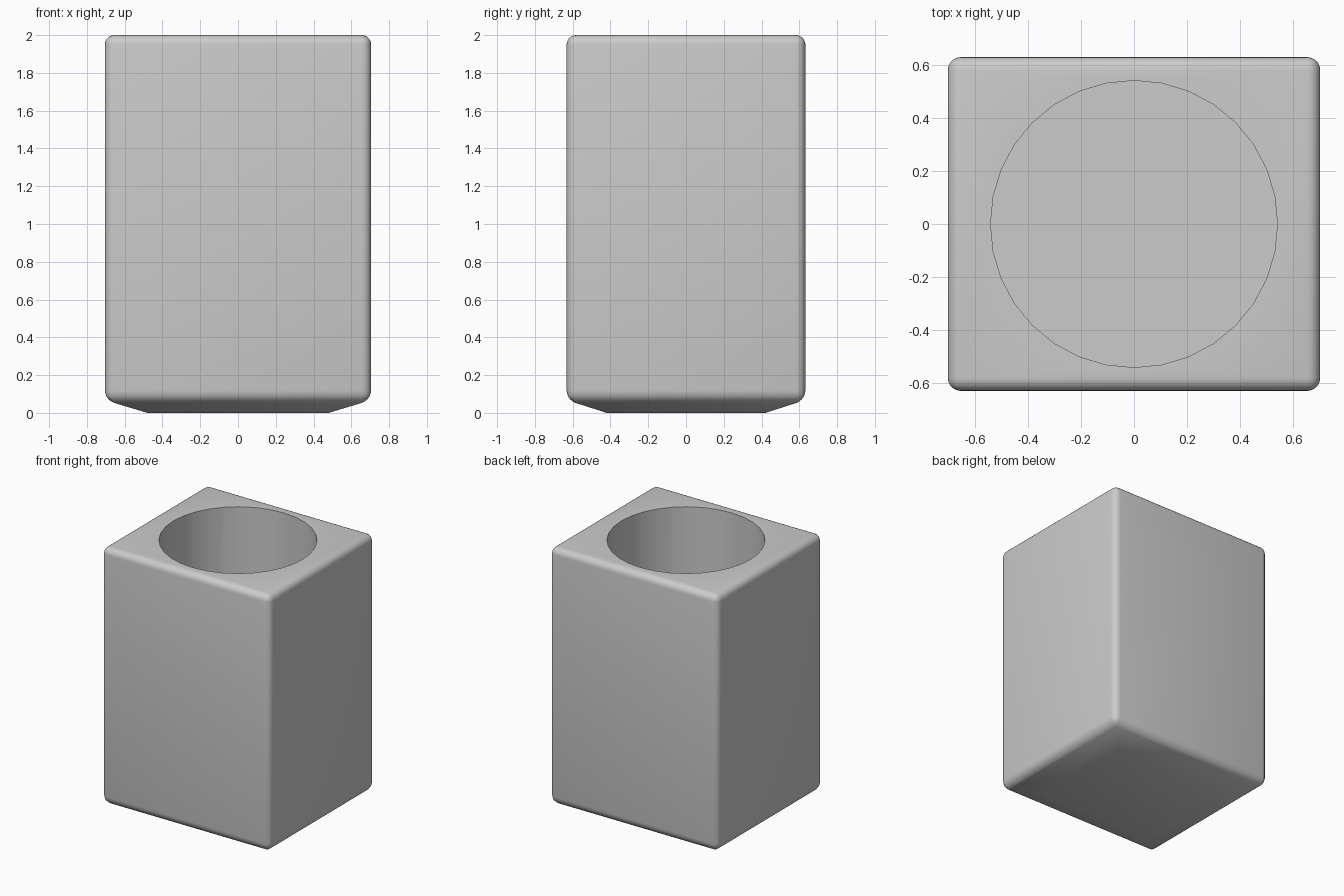
import bpy, bmesh

if "Cube" in bpy.data.objects:
    bpy.data.objects.remove(bpy.data.objects["Cube"])

HX, HY, TOP = 0.705, 0.632, 2.0


def make_object(name, bm):
    bmesh.ops.recalc_face_normals(bm, faces=bm.faces)
    mesh = bpy.data.meshes.new(name)
    bm.to_mesh(mesh)
    bm.free()
    obj = bpy.data.objects.new(name, mesh)
    bpy.context.collection.objects.link(obj)
    return obj


# Square holder body with a shallow tapered foot
bm = bmesh.new()
rings = [[bm.verts.new((sx * x, sy * y, z)) for sx, sy in ((-1, -1), (1, -1), (1, 1), (-1, 1))]
         for x, y, z in ((0.48, 0.42, 0), (HX, HY, 0.068), (HX, HY, TOP))]
bm.faces.new(rings[0])
bm.faces.new(rings[-1])
for low, high in zip(rings, rings[1:]):
    for i in range(4):
        j = (i + 1) % 4
        bm.faces.new((low[i], low[j], high[j], high[i]))
body = make_object("holder_body", bm)

# Round cavity, open at the top
floor, rim = 0.2, TOP + 0.2
bm = bmesh.new()
bmesh.ops.create_cone(bm, cap_ends=True, segments=32, radius1=0.543, radius2=0.543, depth=rim - floor)
bmesh.ops.translate(bm, verts=bm.verts, vec=(0, 0, (rim + floor) / 2))
cutter = make_object("cavity_cutter", bm)
cutter.hide_render = True

# Soft outer edges, then the sharp-rimmed hole
bevel = body.modifiers.new("soft_edges", 'BEVEL')
bevel.width = 0.05
bevel.segments = 5
bevel.limit_method = 'ANGLE'
bevel.angle_limit = 0.6
hole = body.modifiers.new("cavity", 'BOOLEAN')
hole.operation = 'DIFFERENCE'
hole.solver = 'EXACT'
hole.object = cutter

bpy.context.view_layer.objects.active = body
body.select_set(True)
for name in ("soft_edges", "cavity"):
    bpy.ops.object.modifier_apply(modifier=name)
bpy.ops.object.shade_smooth_by_angle(angle=0.6)
bpy.data.objects.remove(cutter)
